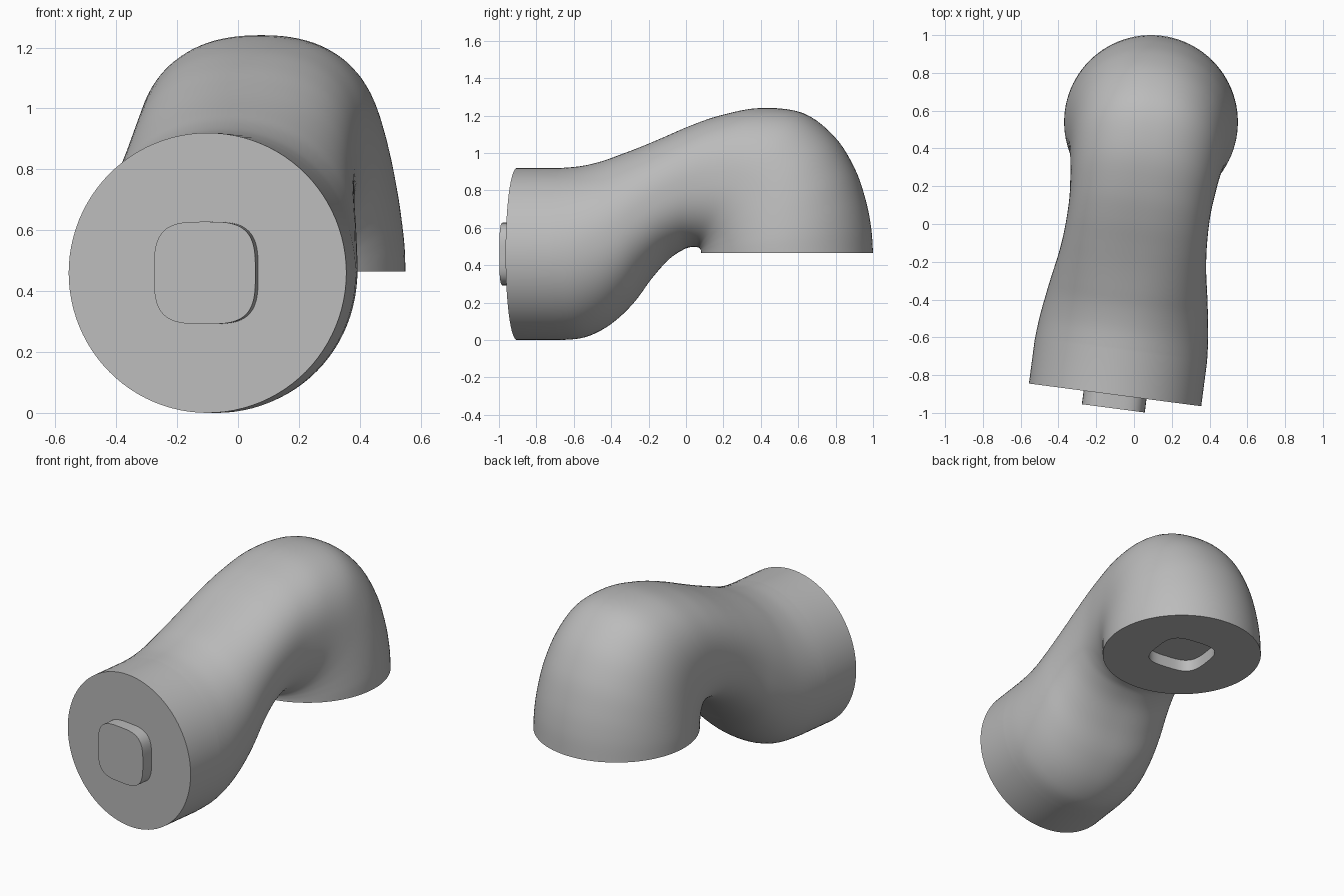
import bpy
import bmesh
import math
from mathutils import Vector, Matrix

cube = bpy.data.objects.get("Cube")
if cube:
    bpy.data.objects.remove(cube, do_unlink=True)

SIDES = 96
STEPS = 5
R = 0.46           # radius of both round ends
PIN_R = 0.168      # radius of the pin and its matching socket
DEPTH = 0.072
FRONT = -1.457

# One material for the whole link
grey = bpy.data.materials.new("plain_grey")
grey.use_nodes = True
colour = (0.5, 0.5, 0.5, 1)
grey.diffuse_color = colour
grey.node_tree.nodes["Principled BSDF"].inputs["Base Color"].default_value = colour

# The link lies in an upright plane turned slightly about the socket axis
placement = Matrix.Translation((0.09, 0.54, 0)) @ Matrix.Rotation(math.radians(-7.5), 4, "Z")


def section(top_y, top_z, low_y, low_z, half_width):
    """Rounded cross-section between a top point and a bottom point."""
    top, low = Vector((0, top_y, top_z)), Vector((0, low_y, low_z))
    middle, up = (top + low) / 2, (top - low) / 2
    power = 2 / (2 + 4.7 * max(0, R - half_width))
    points = []
    for i in range(SIDES):
        a = math.tau * i / SIDES
        c, s = math.cos(a), math.sin(a)
        across = math.copysign(abs(s) ** power, s) * half_width
        along = math.copysign(abs(c) ** power, c)
        points.append(middle + up * along + Vector((across, 0, 0)))
    return points


def spline(a, b, c, d, t):
    return tuple(0.5 * (2 * q + (r - p) * t + (2 * p - 5 * q + 4 * r - s) * t ** 2
                        + (3 * q - p - 3 * r + s) * t ** 3)
                 for p, q, r, s in zip(a, b, c, d))


def loft(name, rings):
    """Skin a row of rings and close both ends."""
    bm = bmesh.new()
    loops = [[bm.verts.new(p) for p in ring] for ring in rings]
    for one, two in zip(loops, loops[1:]):
        for i in range(SIDES):
            j = (i + 1) % SIDES
            bm.faces.new((one[i], one[j], two[j], two[i]))
    bm.faces.new(loops[0])
    bm.faces.new(loops[-1])
    bmesh.ops.recalc_face_normals(bm, faces=bm.faces)
    bm.transform(placement)
    mesh = bpy.data.meshes.new(name)
    bm.to_mesh(mesh)
    bm.free()
    mesh.materials.append(grey)
    obj = bpy.data.objects.new(name, mesh)
    bpy.context.collection.objects.link(obj)
    bpy.ops.object.select_all(action="DESELECT")
    obj.select_set(True)
    bpy.context.view_layer.objects.active = obj
    bpy.ops.object.shade_smooth_by_angle(angle=math.radians(35))
    return obj


# Stations along the link: top point, bottom point, half width
stations = [
    (-1.22, .92, -1.22, 0, R),
    (-1.11, .93, -1.09, .015, .45),
    (-1.0, .955, -.96, .08, .433),
    (-.9, .99, -.84, .19, .415),
    (-.78, 1.035, -.74, .325, .395),
    (-.66, 1.085, -.645, .43, .382),
    (-.52, 1.145, -.56, .485, .376),
    (-.36, 1.2, -.51, .498, .377),
    (-.15, 1.24, -.475, .495, .388),
    (.08, 1.215, -.464, .488, .403),
    (.25, 1.09, -.461, .482, .42),
    (.36, .92, -R, .478, .437),
    (.42, .75, -R, .474, .45),
    (.45, .6, -R, .47, .458),
    (R, .465, -R, .465, R),
]
padded = [stations[0]] + stations + [stations[-1]]

# Straight collar, then the curved body
rings = [section(FRONT, 2 * R, FRONT, 0, R)]
for k in range(len(stations) - 1):
    for n in range(STEPS):
        rings.append(section(*spline(*padded[k:k + 4], n / STEPS)))
rings.append(section(*stations[-1]))

# Flat underside with a round socket
floor = stations[-1][1]
for z in (floor, floor + DEPTH):
    rings.append(section(PIN_R, z, -PIN_R, z, PIN_R))
loft("curved_link_body", rings)

# Pin standing out of the front face
loft("front_pin", [section(y, R + PIN_R, y, R - PIN_R, PIN_R)
                   for y in (FRONT + 0.02, FRONT - DEPTH)])
